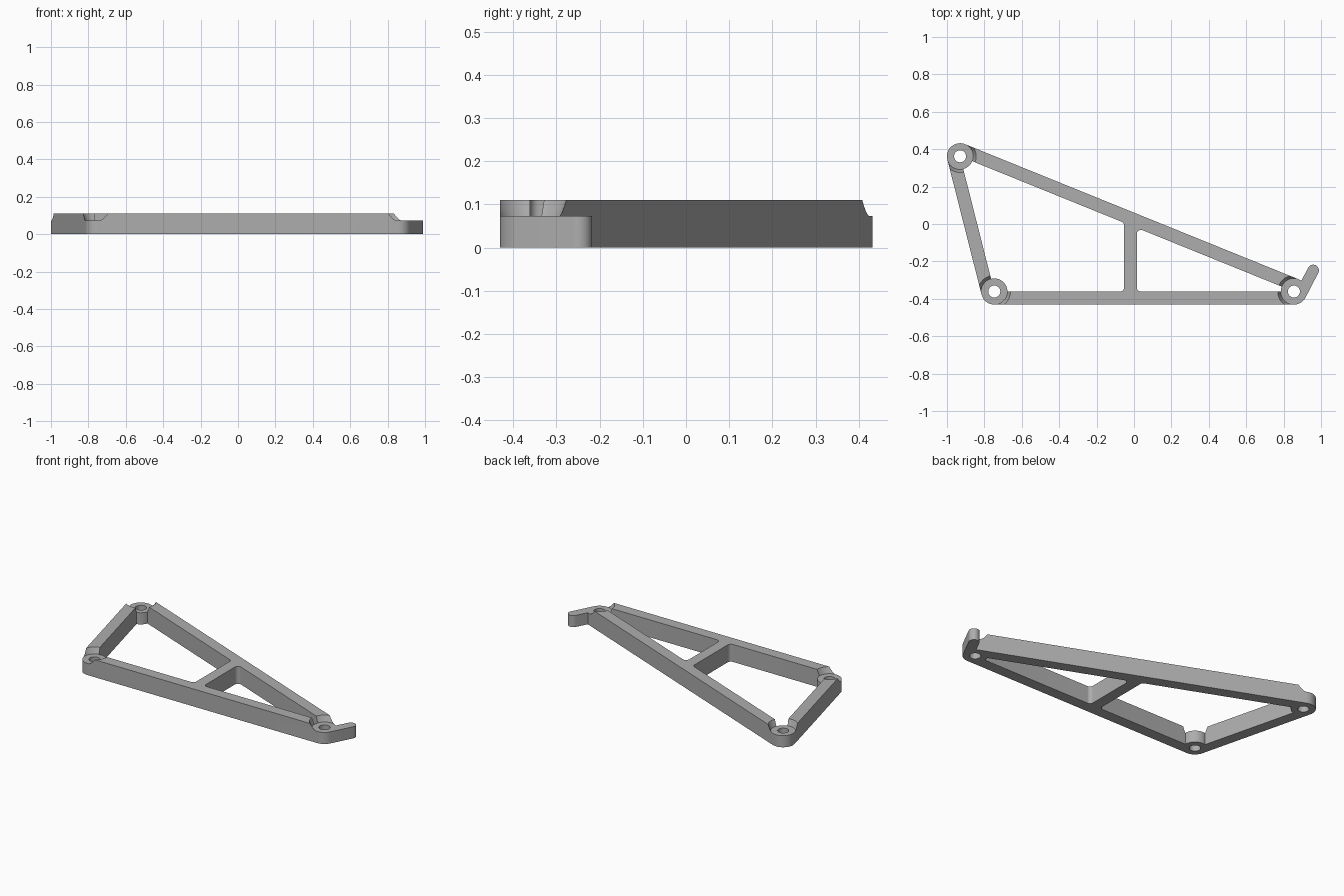
import bpy
import bmesh
import math
from mathutils import Vector

if "Cube" in bpy.data.objects:
    bpy.data.objects.remove(bpy.data.objects["Cube"], do_unlink=True)

TOP, LOW = 0.11, 0.073      # full bar height, boss height
R, HOLE = 0.07, 0.032       # boss and bolt hole radius
BACK, FRONT, SIDE = Vector((-0.93, 0.362)), Vector((-0.747, -0.361)), Vector((0.855, -0.361))
CORNERS = [BACK, FRONT, SIDE]   # counter-clockwise

grey = bpy.data.materials.new("grey")
grey.use_nodes = True
grey.diffuse_color = (0.42, 0.42, 0.42, 1)
grey.node_tree.nodes["Principled BSDF"].inputs["Base Color"].default_value = grey.diffuse_color


def to_object(name, bm):
    bmesh.ops.recalc_face_normals(bm, faces=bm.faces)
    mesh = bpy.data.meshes.new(name)
    bm.to_mesh(mesh)
    bm.free()
    mesh.materials.append(grey)
    ob = bpy.data.objects.new(name, mesh)
    bpy.context.collection.objects.link(ob)
    return ob


def prism(name, points, z0, z1):
    bm = bmesh.new()
    face = bm.faces.new([bm.verts.new((p[0], p[1], z0)) for p in points])
    new = bmesh.ops.extrude_face_region(bm, geom=[face])["geom"]
    verts = [g for g in new if isinstance(g, bmesh.types.BMVert)]
    bmesh.ops.translate(bm, verts=verts, vec=(0, 0, z1 - z0))
    return to_object(name, bm)


def cone(name, centre, r0, r1, z0, z1):
    bm = bmesh.new()
    bmesh.ops.create_cone(bm, cap_ends=True, segments=48, radius1=r0, radius2=r1, depth=z1 - z0)
    bmesh.ops.translate(bm, verts=bm.verts, vec=(centre.x, centre.y, (z0 + z1) / 2))
    return to_object(name, bm)


def combine(target, other, operation):
    mod = target.modifiers.new(operation.lower(), 'BOOLEAN')
    mod.operation, mod.solver, mod.object = operation, 'EXACT', other
    bpy.context.view_layer.objects.active = target
    bpy.ops.object.modifier_apply(modifier=mod.name)
    bpy.data.objects.remove(other, do_unlink=True)


def fillet(points, rounded, radius=0.022, steps=6):
    """Round the listed corners of a polygon."""
    out = []
    for i, p in enumerate(points):
        if i not in rounded:
            out.append(p)
            continue
        a = (points[i - 1] - p).normalized()
        b = (points[(i + 1) % len(points)] - p).normalized()
        half = a.angle(b) / 2
        centre = p + (a + b).normalized() * radius / math.sin(half)
        start = p + a * radius / math.tan(half) - centre
        end = p + b * radius / math.tan(half) - centre
        for s in range(steps + 1):
            d = start.lerp(end, s / steps)
            out.append(centre + d.normalized() * radius)
    return out


# Outer plate, its edges tangent to the bosses
outline = []
for p, q in zip(CORNERS, CORNERS[1:] + CORNERS[:1]):
    d = (q - p).normalized()
    n = Vector((d.y, -d.x)) * R
    outline += [p + n, q + n]
frame = prism("frame", outline, 0, TOP)


# Two windows leave three bars and the cross rib
def on_diagonal(x):
    return Vector((x, BACK.y + (SIDE.y - BACK.y) * (x - BACK.x) / (SIDE.x - BACK.x)))


rib_left, rib_right = -0.053, 0.015
left_window = [BACK, FRONT, Vector((rib_left, FRONT.y)), on_diagonal(rib_left)]
right_window = [Vector((rib_right, FRONT.y)), SIDE, on_diagonal(rib_right)]
for points, rounded in ((left_window, (2, 3)), (right_window, (0, 2))):
    combine(frame, prism("window", fillet(points, rounded), -0.1, 0.3), 'DIFFERENCE')

# Bosses, then a flared clearance above each one
for c in CORNERS:
    combine(frame, cone("boss", c, R, R, 0, TOP), 'UNION')
for c in CORNERS:
    slope = (0.086 - R) / (TOP - LOW)
    combine(frame, cone("clearance", c, R + 0.0006, R + slope * (0.2 - LOW), LOW, 0.2), 'DIFFERENCE')

# Angled hook with a round tip
d = Vector((0.46, 0.888)).normalized()
n = Vector((d.y, -d.x))
width = 0.061
tip = SIDE + n * (R - width / 2) + d * 0.148
hook = [SIDE + n * R]
for i in range(13):
    a = math.pi * i / 12
    hook.append(tip + (n * math.cos(a) + d * math.sin(a)) * width / 2)
hook.append(SIDE + n * (R - width) + d * 0.05)
combine(frame, prism("hook", hook, 0, LOW), 'UNION')

# Bolt holes
for c in CORNERS:
    combine(frame, cone("hole", c, HOLE, HOLE, -0.1, 0.3), 'DIFFERENCE')

# Smooth curved walls, sharp edges kept
frame.data.materials.clear()
frame.data.materials.append(grey)
bpy.ops.object.select_all(action='DESELECT')
frame.select_set(True)
bpy.context.view_layer.objects.active = frame
bpy.ops.object.shade_smooth_by_angle(angle=math.radians(30))
